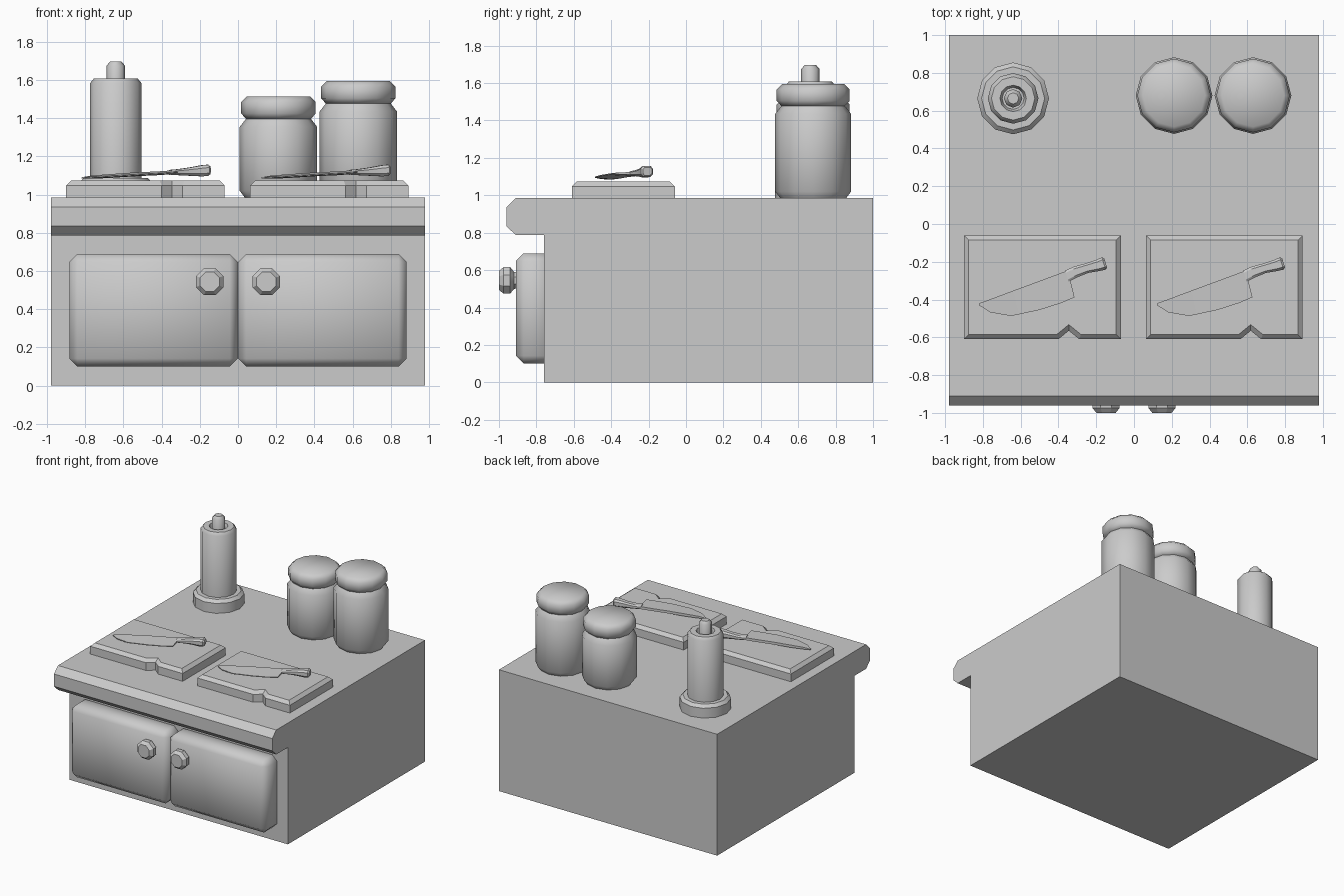
import bpy, bmesh, math
from mathutils import Vector

if "Cube" in bpy.data.objects:
    bpy.data.objects.remove(bpy.data.objects["Cube"])

TOP = 0.985  # counter height


def finish(name, bm, smooth=None):
    bmesh.ops.recalc_face_normals(bm, faces=bm.faces)
    me = bpy.data.meshes.new(name)
    bm.to_mesh(me)
    bm.free()
    ob = bpy.data.objects.new(name, me)
    bpy.context.collection.objects.link(ob)
    if smooth:
        bpy.context.view_layer.objects.active = ob
        ob.select_set(True)
        bpy.ops.object.shade_smooth_by_angle(angle=math.radians(smooth))
        ob.select_set(False)
    return ob


def skin(name, rings, smooth=None):
    """Bridge equal-length rings of points and cap both ends."""
    bm = bmesh.new()
    vs = [[bm.verts.new(p) for p in r] for r in rings]
    n = len(vs[0])
    for a, b in zip(vs, vs[1:]):
        for i in range(n):
            j = (i + 1) % n
            bm.faces.new((a[i], a[j], b[j], b[i]))
    bm.faces.new(vs[0])
    bm.faces.new(vs[-1])
    return finish(name, bm, smooth)


def turned(name, centre, profile, sides, axis='Z', smooth=50):
    """Turned solid from (radius, height) pairs, along z or toward the front."""
    rings = []
    for r, h in profile:
        ring = []
        for i in range(sides):
            a = 2 * math.pi * (i + (0.5 if axis == 'Y' else 0)) / sides
            u, v = r * math.cos(a), r * math.sin(a)
            off = (u, v, h) if axis == 'Z' else (u, -h, v)
            ring.append(Vector(centre) + Vector(off))
        rings.append(ring)
    return skin(name, rings, smooth)


# Cabinet with overhanging chamfered counter edge
side = [(1, 0), (1, TOP), (-0.91, TOP), (-0.96, 0.935), (-0.96, 0.835),
        (-0.91, 0.787), (-0.76, 0.787), (-0.76, 0)]
skin("cabinet", [[(x, y, z) for y, z in side] for x in (-0.98, 0.98)])

for s, label in ((-1, "left"), (1, "right")):
    # Doors
    bm = bmesh.new()
    bmesh.ops.create_cube(bm, size=1)
    for v in bm.verts:
        v.co = Vector((s * 0.442 + v.co.x * 0.882, -0.81 + v.co.y * 0.2,
                       0.395 + v.co.z * 0.59))
    bmesh.ops.bevel(bm, geom=bm.edges[:], offset=0.042, segments=1,
                    affect='EDGES')
    finish(label + "_door", bm, 50)
    # Door knobs
    turned(label + "_knob", (s * 0.148, -0.90, 0.545),
           [(0.045, 0), (0.05, 0.02), (0.077, 0.04), (0.077, 0.075),
            (0.055, 0.10)], 8, 'Y', 30)

# Cutting boards with a notch in the front edge
board = [(-0.90, -0.06), (-0.90, -0.61), (-0.40, -0.61), (-0.345, -0.565),
         (-0.29, -0.61), (-0.07, -0.61), (-0.07, -0.06)]
for k, dx in enumerate((0, 0.963)):
    bm = bmesh.new()
    f = bm.faces.new([bm.verts.new((x + dx, y, TOP - 0.005)) for x, y in board])
    ext = bmesh.ops.extrude_face_region(bm, geom=[f], use_keep_orig=True)
    top = [v for v in ext["geom"] if isinstance(v, bmesh.types.BMVert)]
    for v in top:
        v.co.z = 1.073
    bmesh.ops.recalc_face_normals(bm, faces=bm.faces)
    edges = [e for e in bm.edges if all(v.co.z > 1.07 for v in e.verts)]
    bmesh.ops.bevel(bm, geom=edges, offset=0.025, segments=1, affect='EDGES')
    finish(f"cutting_board_{k + 1}", bm)

# Knives: cross sections from tip to heel as (spine x, y), (edge x, y), z
blade = [((-0.82, -0.42), (-0.82, -0.43), 1.088, 0.003),
         ((-0.77, -0.402), (-0.76, -0.468), 1.092, 0.008),
         ((-0.68, -0.368), (-0.65, -0.487), 1.097, 0.010),
         ((-0.55, -0.32), (-0.50, -0.455), 1.106, 0.010),
         ((-0.42, -0.272), (-0.385, -0.418), 1.112, 0.010),
         ((-0.35, -0.246), (-0.315, -0.388), 1.117, 0.010)]
handle = [(-0.355, -0.276, 1.117, 0.031, 0.013),
          (-0.31, -0.254, 1.118, 0.030, 0.016),
          (-0.25, -0.234, 1.121, 0.026, 0.022),
          (-0.19, -0.219, 1.125, 0.031, 0.029),
          (-0.16, -0.209, 1.128, 0.034, 0.029),
          (-0.150, -0.206, 1.128, 0.026, 0.021)]
oct_sec = [(1, 0.5), (0.6, 1), (-0.6, 1), (-1, 0.5),
           (-1, -0.5), (-0.6, -1), (0.6, -1), (1, -0.5)]
for k, dx in enumerate((0, 0.942)):
    rings = []
    for (sx, sy), (ex, ey), z, t in blade:
        # Heel notch: the edge side is thinner than the spine
        rings.append([(sx + dx, sy, z + t), (sx + dx, sy, z - t),
                      (ex + dx, ey, z - 0.003), (ex + dx, ey, z + 0.003)])
    skin(f"knife_blade_{k + 1}", rings, 30)
    skin(f"knife_handle_{k + 1}",
         [[(x + dx - 0.3 * w * u, y + 0.95 * w * u, z + h * v)
           for u, v in oct_sec] for x, y, z, w, h in handle], 30)

# Pepper mill style bottle: base ring, body with recessed top, nozzle
c = (-0.64, 0.665, 0)
turned("bottle_base", c, [(0.19, TOP - 0.005), (0.19, 1.065), (0.167, 1.088)],
       12, smooth=40)
turned("bottle_body", c, [(0.134, 1.07), (0.134, 1.585), (0.115, 1.608),
                          (0.07, 1.608), (0.058, 1.57)], 12, smooth=40)
turned("bottle_nozzle", c, [(0.049, 1.55), (0.049, 1.675), (0.03, 1.697)],
       8, smooth=50)

# Storage jars with rounded lids
for name, x, h in (("short_jar", 0.212, 0), ("tall_jar", 0.63, 0.08)):
    c = (x, 0.68, 0)
    turned(name, c, [(0.175, TOP - 0.002), (0.203, 1.02), (0.203, 1.355 + h),
                     (0.168, 1.40 + h)], 12)
    turned(name + "_lid", c, [(0.168, 1.395 + h), (0.195, 1.425 + h),
                              (0.195, 1.485 + h), (0.165, 1.515 + h)], 12)
